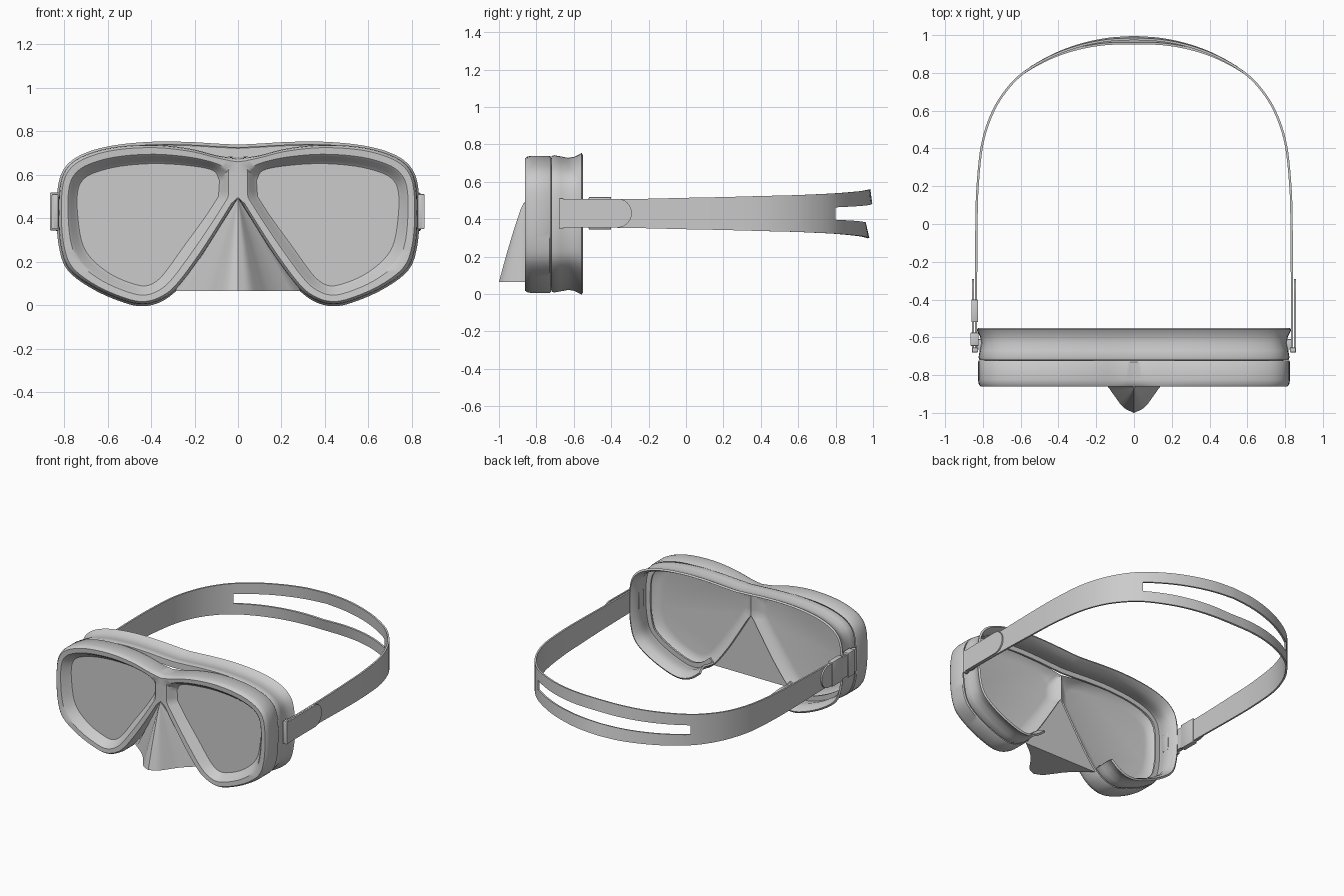
import bpy, bmesh, math
from mathutils import Vector

if "Cube" in bpy.data.objects:
    bpy.data.objects.remove(bpy.data.objects["Cube"])


def spline(pts, n):
    """Open Catmull-Rom curve through points of any dimension."""
    p = [Vector(q) for q in pts]
    p = [2 * p[0] - p[1]] + p + [2 * p[-1] - p[-2]]
    out = []
    for i in range(1, len(p) - 2):
        a, b, c, d = p[i - 1:i + 3]
        for k in range(n):
            t = k / n
            out.append(0.5 * (2 * b + (c - a) * t + (2 * a - 5 * b + 4 * c - d) * t * t
                              + (3 * b - a - 3 * c + d) * t ** 3))
    return out + [p[-2]]


def finish(name, bm, mirror=False, solid=0, offset=-1, angle=35, bevel=0):
    bmesh.ops.recalc_face_normals(bm, faces=bm.faces)
    me = bpy.data.meshes.new(name)
    bm.to_mesh(me)
    bm.free()
    ob = bpy.data.objects.new(name, me)
    bpy.context.collection.objects.link(ob)
    if mirror:
        m = ob.modifiers.new("mirror", 'MIRROR')
        m.use_clip = True
        m.merge_threshold = 0.0005
    if solid:
        m = ob.modifiers.new("solid", 'SOLIDIFY')
        m.thickness = solid
        m.offset = offset
    if bevel:
        m = ob.modifiers.new("bevel", 'BEVEL')
        m.width = bevel
        m.segments = 2
    bpy.ops.object.select_all(action='DESELECT')
    ob.select_set(True)
    bpy.context.view_layer.objects.active = ob
    bpy.ops.object.convert(target='MESH')
    bpy.ops.object.shade_smooth_by_angle(angle=math.radians(angle))
    return ob


def loft(bm, rows, closed):
    """Skin between rows of points, leaving out faces on the mirror plane."""
    vs = [[bm.verts.new(p) for p in r] for r in rows]
    for a, b in zip(vs, vs[1:]):
        n = len(a)
        for i in range(n if closed else n - 1):
            q = (a[i], a[(i + 1) % n], b[(i + 1) % n], b[i])
            if max(v.co.x for v in q) > 1e-5:
                bm.faces.new(q)
    return vs


def box(name, lo, hi, bevel=0.004):
    bm = bmesh.new()
    bmesh.ops.create_cube(bm, size=1)
    for v in bm.verts:
        v.co = [(l + h) / 2 + c * (h - l) for l, h, c in zip(lo, hi, v.co)]
    return finish(name, bm, bevel=bevel)


# Outlines of one eye: outer edge of the frame and edge of the lens (x, z)
outer_pts = [(0, .675), (.1, .69), (.22, .72), (.38, .738), (.55, .73), (.68, .70), (.77, .65),
             (.815, .57), (.826, .42), (.815, .27), (.775, .165), (.66, .08), (.52, .02),
             (.43, .005), (.35, .028), (.28, .08), (.18, .21), (.09, .35), (0, .495)]
inner_pts = [(.085, .575), (.115, .62), (.22, .642), (.38, .652), (.54, .64), (.66, .61),
             (.715, .575), (.738, .52), (.738, .42), (.718, .29), (.67, .21), (.58, .14),
             (.48, .098), (.42, .09), (.37, .115), (.325, .165), (.25, .27), (.155, .40), (.09, .50)]
outer, inner = spline(outer_pts, 5), spline(inner_pts, 5)
for k in (.25, .5, .75):
    outer.append(Vector(outer_pts[-1]).lerp(Vector(outer_pts[0]), k))
    inner.append(Vector(inner_pts[-1]).lerp(Vector(inner_pts[0]), k))


def eye_row(t, y):
    row = []
    for o, i in zip(outer, inner):
        p = o.lerp(i, t)
        row.append((0 if o.x < 1e-4 and t < .2 else max(p.x, 0), y, p.y))
    return row


# Frame: rounded rim round each lens, with a dished back
bm = bmesh.new()
rows = loft(bm, [eye_row(t, y) for t, y in (
    (1, -.775), (.7, -.77), (.3, -.75), (.06, -.722), (0, -.73), (0, -.825), (.04, -.847),
    (.15, -.86), (.5, -.858), (.62, -.848), (.85, -.812), (1, -.80))], True)
bm.faces.new(rows[0])
finish("frame", bm, mirror=True)

# Lenses
bm = bmesh.new()
rows = loft(bm, [eye_row(1, -.80), eye_row(1, -.785)], True)
bm.faces.new(rows[0])
bm.faces.new(rows[1])
finish("lenses", bm, mirror=True)

# Skirt: flared wall behind the frame, open at the nose
lift = [.055, .045, .022, .006, 0]
skirt_pts = [(x, z + (lift[i] if i < 5 else 0)) for i, (x, z) in enumerate(outer_pts[:16])]
path = spline(skirt_pts, 5)
rows = []
for off, y in ((-.05, -.722), (-.008, -.72), (-.003, -.705), (-.009, -.67), (-.017, -.63),
               (-.011, -.595), (.004, -.566), (.009, -.558)):
    row = []
    for i, p in enumerate(path):
        t = (path[min(i + 1, len(path) - 1)] - path[max(i - 1, 0)]).normalized()
        row.append((0 if i == 0 else max(0, p.x - t.y * off), y, p.y + t.x * off))
    rows.append(row)
bm = bmesh.new()
loft(bm, rows, False)
finish("skirt", bm, mirror=True, solid=.014)

# Nose pocket: cone narrowing up to the bridge, flat underneath and behind
half = spline([(.29, -.73), (.2, -.80), (.14, -.86), (.1, -.915), (.055, -.972), (0, -1.0)], 4)
section = [(p.x, p.y) for p in half] + [(-p.x, p.y) for p in reversed(half[:-1])]
apex = Vector((0, -.865, .495))
bm = bmesh.new()
rows = []
for k, bulge in ((0, 0), (.33, .006), (.66, .008), (.9, .006), (.985, 0)):
    row = []
    for x, y in section:
        p = Vector((x, y, .065)).lerp(apex, k)
        p.y = max(p.y, -1) - bulge * (1 - abs(x) / .29)
        if abs(x) > .285:
            p.y = -.73
        row.append(p)
    rows.append(row)
vs = loft(bm, rows, False)
for a, b in zip(vs, vs[1:]):          # far half skipped by the mirror-plane test
    for i in range(len(section) // 2, len(section) - 1):
        if not bm.faces.get((a[i], a[i + 1], b[i + 1], b[i])):
            bm.faces.new((a[i], a[i + 1], b[i + 1], b[i]))
    bm.faces.new((a[0], b[0], b[-1], a[-1]))
bm.faces.new(vs[0])
bm.faces.new(vs[-1])
finish("nose_pocket", bm)

# Head strap: widening band that splits in two at the back (x, y, half width)
strap = spline([(.842, -.665, .073), (.842, -.3, .077), (.84, 0, .084), (.834, .2, .088),
                (.81, .42, .094), (.76, .58, .098), (.69, .70, .103), (.595, .80, .108),
                (.45, .89, .115), (.3, .95, .121), (.15, .984, .127), (0, .996, .13)], 5)
first = 35                            # where the slot starts
rows = [[], [], [], []]
for i, p in enumerate(strap):
    s = max(0, (i - first) / (len(strap) - 1 - first))
    gap = .033 + .018 * s
    for row, dz, back in zip(rows, (-p.z, -gap, gap, p.z), (.016, .034, 0, .01)):
        row.append((max(p.x, 0), p.y - back * s, .43 + dz))
bm = bmesh.new()
vs = [[bm.verts.new(p) for p in r] for r in rows]
for j in range(3):
    for i in range(len(strap) - 1):
        if j != 1 or i < first:
            bm.faces.new((vs[j][i], vs[j][i + 1], vs[j + 1][i + 1], vs[j + 1][i]))
finish("head_strap", bm, mirror=True, solid=.012, offset=-1)

# Folded strap ends with a rounded tip, and their loops and lugs
for side, s in (("right", 1), ("left", -1)):
    bm = bmesh.new()
    prof = [(-.68, .505), (-.68, .355)]
    for k in range(13):
        a = -math.pi / 2 + math.pi * k / 12
        prof.append((-.365 + .075 * math.cos(a), .432 + .077 * math.sin(a)))
    f = bm.faces.new([bm.verts.new((s * .847, y, z)) for y, z in prof])
    ext = bmesh.ops.extrude_face_region(bm, geom=[f])
    for v in ext["geom"]:
        if isinstance(v, bmesh.types.BMVert):
            v.co.x = s * .857
    finish(side + "_strap_end", bm)
    xs = sorted((s * .826, s * .857))
    box(side + "_strap_loop", (xs[0], -.68, .35), (xs[1], -.655, .512))
    xs = sorted((s * .795, s * .838))
    box(side + "_lug", (xs[0], -.665, .37), (xs[1], -.61, .495))

# Buckles on the left side
box("front_buckle", (-.866, -.645, .345), (-.822, -.575, .518))
box("rear_buckle", (-.861, -.52, .345), (-.826, -.40, .518))
